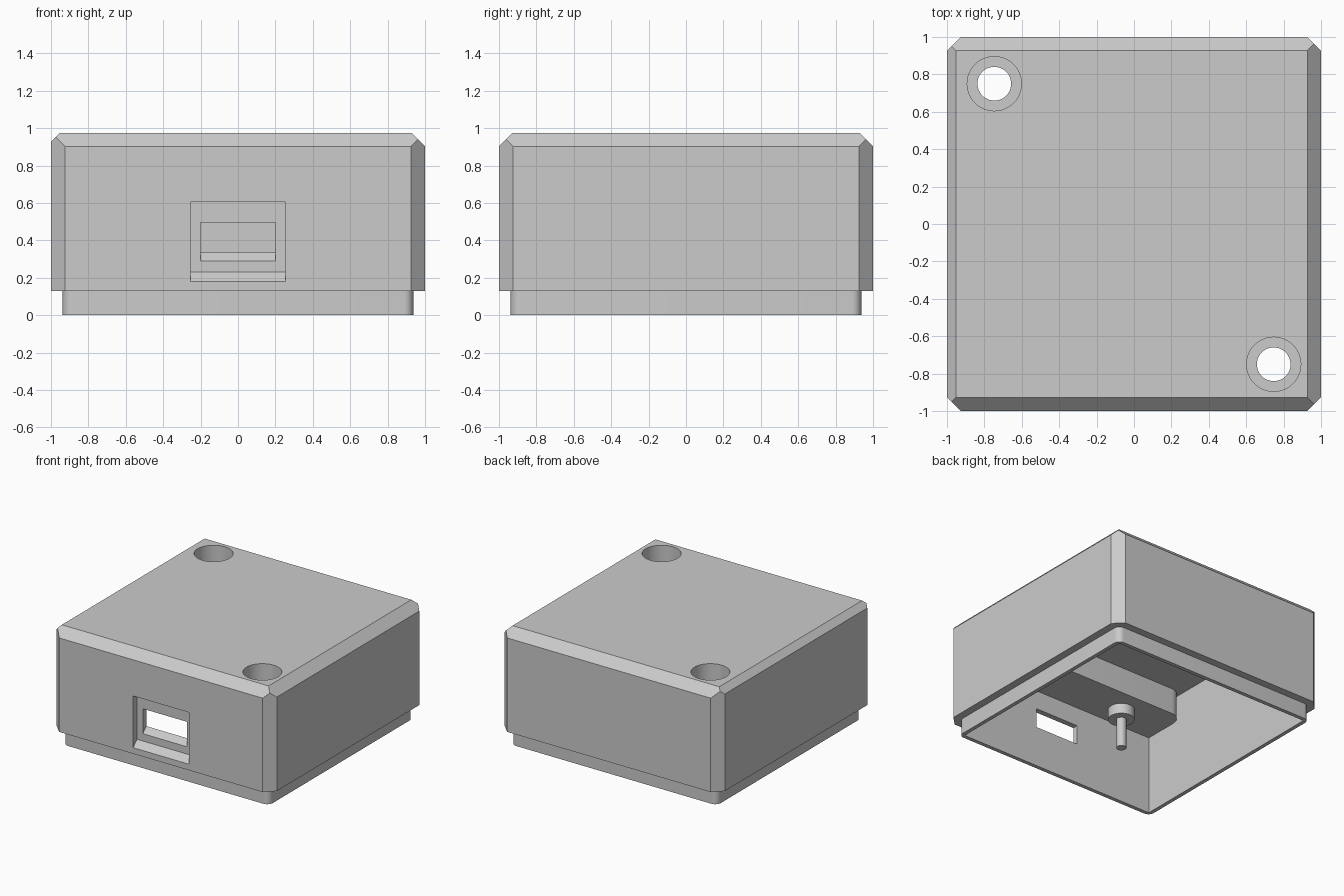
import bpy, bmesh, math
from mathutils import Vector, Matrix

if "Cube" in bpy.data.objects:
    bpy.data.objects.remove(bpy.data.objects["Cube"], do_unlink=True)

grey = bpy.data.materials.new("plain_grey")
grey.use_nodes = True
grey.diffuse_color = (0.6, 0.6, 0.6, 1)
grey.node_tree.nodes["Principled BSDF"].inputs["Base Color"].default_value = (0.6, 0.6, 0.6, 1)

HEIGHT, SEAM, INNER, CEILING, BLOCK_Z = 0.975, 0.13, 0.905, 0.865, 0.65


def finish(name, bm):
    bmesh.ops.recalc_face_normals(bm, faces=bm.faces)
    me = bpy.data.meshes.new(name)
    bm.to_mesh(me)
    bm.free()
    me.materials.append(grey)
    ob = bpy.data.objects.new(name, me)
    bpy.context.collection.objects.link(ob)
    return ob


def prism(name, outline, depth):
    """Extrude a closed 3D outline along a vector."""
    bm = bmesh.new()
    face = bm.faces.new([bm.verts.new(p) for p in outline])
    new = bmesh.ops.extrude_face_region(bm, geom=[face])["geom"]
    bmesh.ops.translate(bm, vec=depth, verts=[v for v in new if isinstance(v, bmesh.types.BMVert)])
    return finish(name, bm)


def box(name, half, z0, z1):
    pts = [(sx * half, sy * half, z0) for sx, sy in ((-1, -1), (1, -1), (1, 1), (-1, 1))]
    return prism(name, pts, (0, 0, z1 - z0))


def cylinder(name, x, y, r, z0, z1, sides=48):
    bm = bmesh.new()
    bmesh.ops.create_cone(bm, cap_ends=True, segments=sides, radius1=r, radius2=r, depth=z1 - z0,
                          matrix=Matrix.Translation((x, y, (z0 + z1) / 2)))
    return finish(name, bm)


def arc(cx, cy, r, start, z, steps=8):
    return [(cx + r * math.cos(start + math.pi / 2 * i / steps),
             cy + r * math.sin(start + math.pi / 2 * i / steps), z) for i in range(steps + 1)]


def combine(target, tool, operation):
    mod = target.modifiers.new("cut", "BOOLEAN")
    mod.object, mod.operation, mod.solver = tool, operation, "EXACT"
    bpy.context.view_layer.update()
    graph = bpy.context.evaluated_depsgraph_get()
    result = bpy.data.meshes.new_from_object(target.evaluated_get(graph))
    target.modifiers.clear()
    target.data = result
    bpy.data.objects.remove(tool, do_unlink=True)


# Outer shell with chamfers planed off; the left top edge has a narrower one
shell = box("case_shell", 1, SEAM, HEIGHT)
bm = bmesh.new()
bm.from_mesh(shell.data)
planes = [((sx, sy, 0), (sx, sy * 0.925, 0)) for sx in (-1, 1) for sy in (-1, 1)]
planes += [((0, s, 1), (0, s, HEIGHT - 0.073)) for s in (-1, 1)]
planes += [((1, 0, 1), (1, 0, HEIGHT - 0.073)), ((-1, 0, 1), (-1, 0, HEIGHT - 0.048))]
for normal, point in planes:
    cut = bmesh.ops.bisect_plane(bm, geom=bm.verts[:] + bm.edges[:] + bm.faces[:], dist=1e-5,
                                 plane_co=Vector(point), plane_no=Vector(normal).normalized(),
                                 clear_outer=True)
    rim = [e for e in cut["geom_cut"] if isinstance(e, bmesh.types.BMEdge)]
    bmesh.ops.contextual_create(bm, geom=rim)
bmesh.ops.recalc_face_normals(bm, faces=bm.faces)
bm.to_mesh(shell.data)
bm.free()

# Lip with rounded corners, then the hollow inside
c = 0.937 - 0.05
lip_outline = []
for i, (sx, sy) in enumerate(((1, 1), (-1, 1), (-1, -1), (1, -1))):
    lip_outline += arc(sx * c, sy * c, 0.05, i * math.pi / 2, 0)
combine(shell, prism("lip", lip_outline, (0, 0, 0.3)), "UNION")
combine(shell, box("hollow", INNER, -0.2, CEILING), "DIFFERENCE")

# Screw blocks along the front and back walls
edge, r, front = 0.95, 0.1, 0.51
for s in (1, -1):
    pts = [(-edge, -edge, 0), (edge, -edge, 0), (edge, -front - r, 0)]
    pts += arc(INNER - 0.003 - r, -front - r, r, 0, 0)
    pts += arc(-INNER + 0.003 + r, -front - r, r, math.pi / 2, 0)
    pts += [(-edge, -front - r, 0)]
    pts = [(x * s, y * s, BLOCK_Z) for x, y, z in pts]
    combine(shell, prism("screw_block", pts, (0, 0, CEILING + 0.03 - BLOCK_Z)), "UNION")

# Counterbored screw holes at two opposite corners
for s in (1, -1):
    combine(shell, cylinder("counterbore", s * 0.747, -s * 0.75, 0.145, 0.75, 1.2), "DIFFERENCE")
    combine(shell, cylinder("screw_hole", s * 0.747, -s * 0.75, 0.09, 0.4, 1.0), "DIFFERENCE")


# Port recess and opening, each with a sloping sill
def port_cutter(name, half, y0, y1, low0, low1, top):
    pts = [(-half, y0, low0), (-half, y1, low1), (-half, y1, top), (-half, y0, top)]
    return prism(name, pts, (half * 2, 0, 0))


combine(shell, port_cutter("recess", 0.253, -1.05, -0.95, 0.13, 0.23, 0.605), "DIFFERENCE")
combine(shell, port_cutter("opening", 0.2, -0.97, -0.89, 0.27, 0.35, 0.495), "DIFFERENCE")

# Stepped locating pegs under the blocks
pegs = []
for s, side in ((1, "front"), (-1, "back")):
    x, y = -0.475 * s, -0.715 * s
    pegs.append(cylinder(side + "_peg_collar", x, y, 0.1, 0.565, BLOCK_Z + 0.02))
    pegs.append(cylinder(side + "_peg_pin", x, y, 0.038, 0.32, 0.585, 24))

# Smooth the round walls, keep the edges crisp
for ob in [shell] + pegs:
    bpy.ops.object.select_all(action="DESELECT")
    ob.select_set(True)
    bpy.context.view_layer.objects.active = ob
    bpy.ops.object.shade_smooth_by_angle(angle=math.radians(30))
